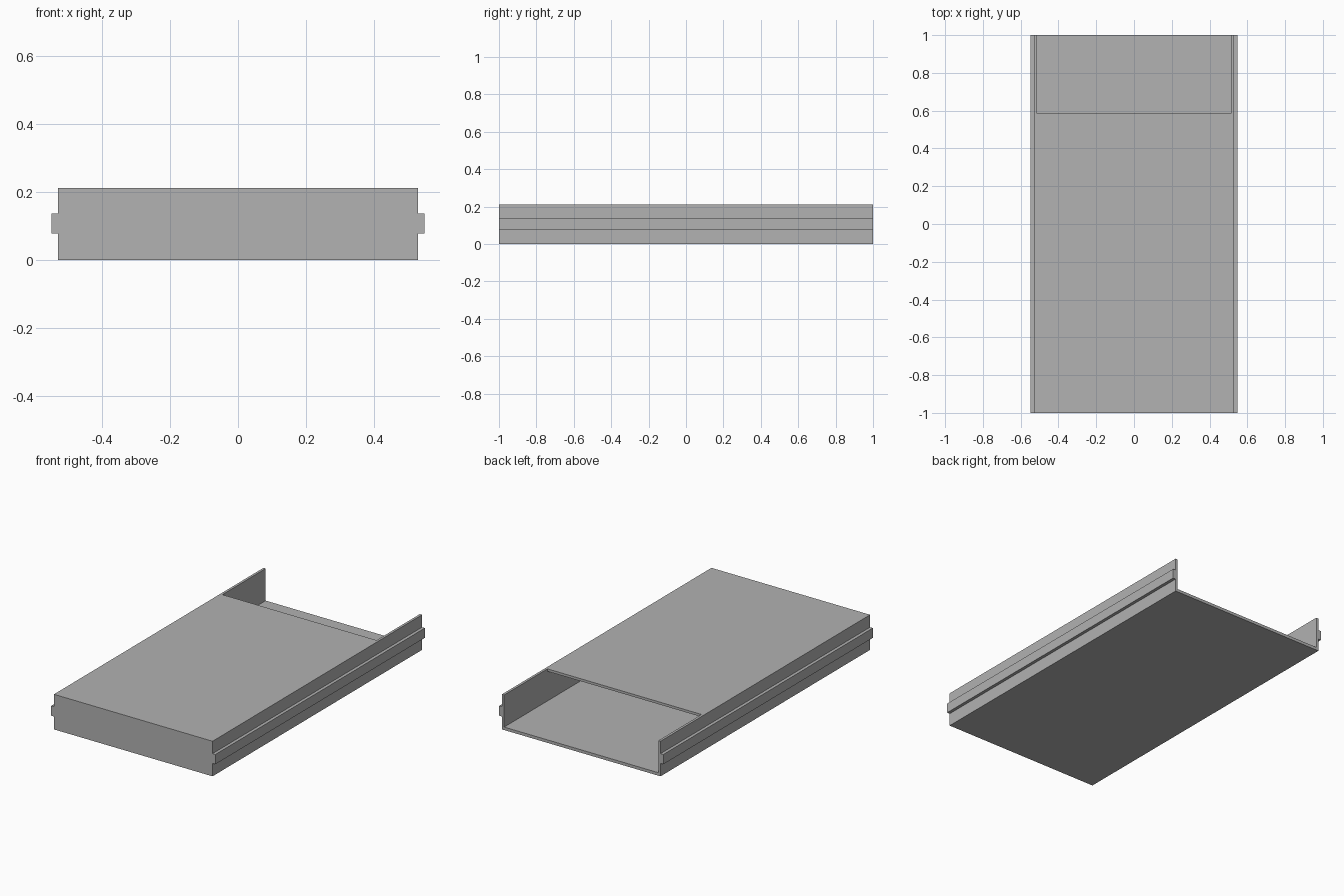
import bpy
import bmesh
from mathutils import Vector

if "Cube" in bpy.data.objects:
    bpy.data.objects.remove(bpy.data.objects["Cube"], do_unlink=True)

HALF_W, HALF_L, HEIGHT = 0.53, 1.0, 0.212
RAIL_X, RAIL_LOW, RAIL_HIGH = 0.549, 0.078, 0.137
WALL, FLOOR = 0.015, 0.018
OPENING_Y = 0.587

grey = bpy.data.materials.new("plain grey")
grey.use_nodes = True
grey.diffuse_color = (0.445, 0.445, 0.445, 1)
grey.node_tree.nodes["Principled BSDF"].inputs["Base Color"].default_value = grey.diffuse_color


def prism(name, outline, sweep):
    """Extrude a closed outline along the sweep vector into a solid."""
    bm = bmesh.new()
    face = bm.faces.new([bm.verts.new(p) for p in outline])
    moved = bmesh.ops.extrude_face_region(bm, geom=[face])["geom"]
    verts = [v for v in moved if isinstance(v, bmesh.types.BMVert)]
    bmesh.ops.translate(bm, verts=verts, vec=Vector(sweep))
    if face.is_valid and len(bm.faces) == len(outline) + 1:
        bm.faces.new(face.verts)
    bmesh.ops.recalc_face_normals(bm, faces=bm.faces)
    mesh = bpy.data.meshes.new(name)
    bm.to_mesh(mesh)
    bm.free()
    mesh.materials.append(grey)
    obj = bpy.data.objects.new(name, mesh)
    bpy.context.collection.objects.link(obj)
    return obj


# Outer shell: mirrored section with a guide rail along each side
half = [(HALF_W, 0), (HALF_W, RAIL_LOW), (RAIL_X, RAIL_LOW),
        (RAIL_X, RAIL_HIGH), (HALF_W, RAIL_HIGH), (HALF_W, HEIGHT)]
section = half + [(-x, z) for x, z in reversed(half)]
tray = prism("sliding_tray", [(x, -HALF_L, z) for x, z in section], (0, 2 * HALF_L, 0))

# Cavity: open at the back, and through the top behind the cover plate
inner, ceiling, beyond = HALF_W - WALL, HEIGHT - WALL, HALF_L + 0.1
side = [(WALL - HALF_L, FLOOR), (beyond, FLOOR), (beyond, HEIGHT + 0.1),
        (OPENING_Y, HEIGHT + 0.1), (OPENING_Y, ceiling), (WALL - HALF_L, ceiling)]
cavity = prism("cavity_cutter", [(-inner, y, z) for y, z in side], (2 * inner, 0, 0))
cavity.hide_render = True

cut = tray.modifiers.new("hollow", "BOOLEAN")
cut.operation = "DIFFERENCE"
cut.solver = "EXACT"
cut.object = cavity

# Keep only the finished tray
bpy.context.view_layer.update()
hollow = bpy.data.meshes.new_from_object(tray.evaluated_get(bpy.context.evaluated_depsgraph_get()))
tray.modifiers.clear()
tray.data = hollow
bpy.data.objects.remove(cavity, do_unlink=True)
